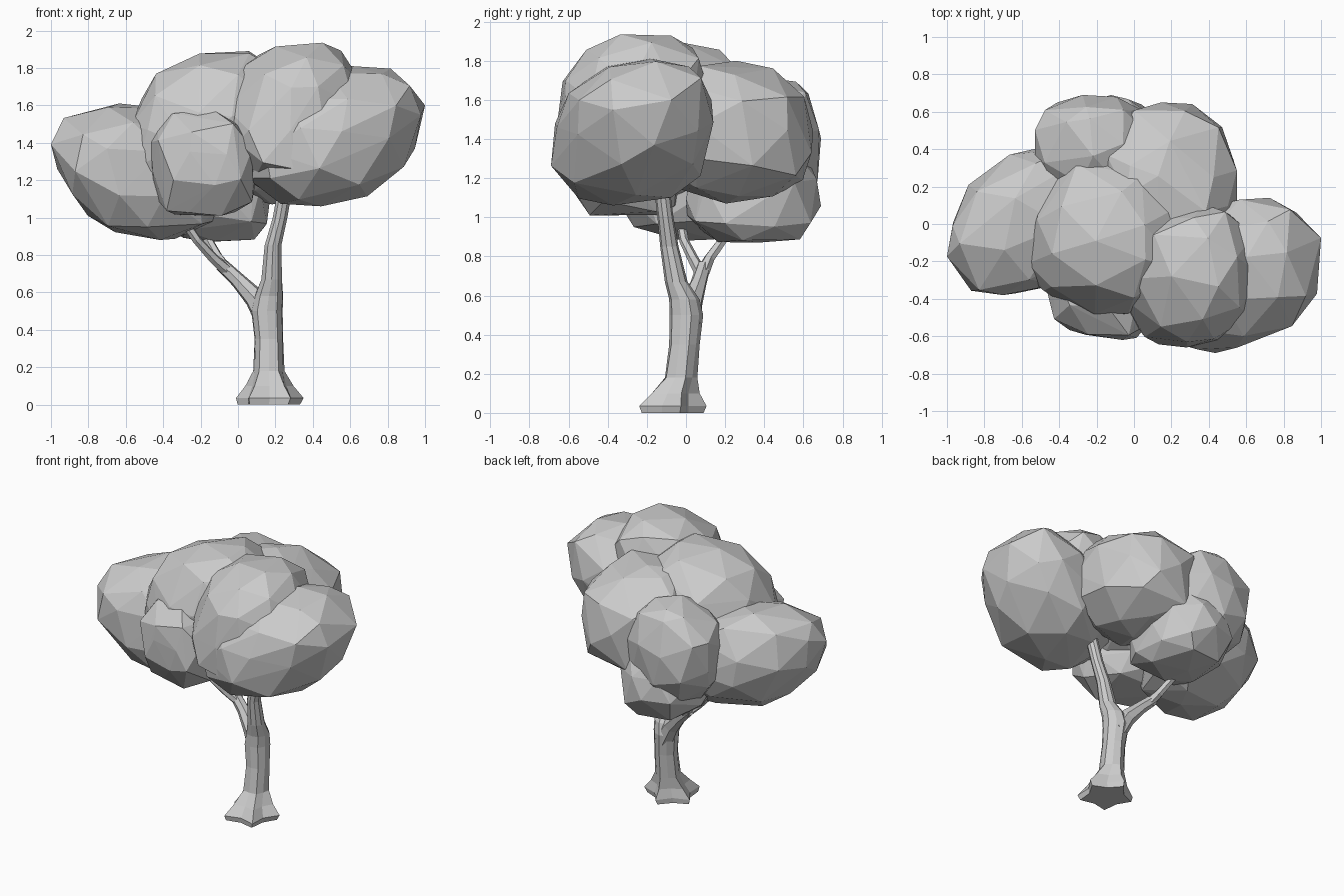
import bpy, bmesh, math, random
from mathutils import Vector, Euler

if "Cube" in bpy.data.objects:
    bpy.data.objects.remove(bpy.data.objects["Cube"])


def finish(name, bm):
    bmesh.ops.recalc_face_normals(bm, faces=bm.faces[:])
    mesh = bpy.data.meshes.new(name)
    bm.to_mesh(mesh)
    bm.free()
    ob = bpy.data.objects.new(name, mesh)
    bpy.context.collection.objects.link(ob)
    return ob


def leaf_clump(name, xr, yr, zr, lean=(0, 0), skew=0.0, taper=0.0, power=2.4, seed=0):
    """Faceted convex boulder filling the given x, y, z ranges.
    lean shifts x, y with height; skew shifts y with x; taper narrows the top."""
    rnd = random.Random(seed)
    ico = bmesh.new()
    bmesh.ops.create_icosphere(ico, subdivisions=2, radius=1)
    turn = Euler([rnd.uniform(0, 6.28) for _ in range(3)]).to_matrix()
    pts = []
    for v in ico.verts:
        p = turn @ v.co.normalized()
        p += Vector([rnd.uniform(-0.14, 0.14) for _ in range(3)])
        p /= sum(abs(c) ** power for c in p) ** (1 / power)
        p *= rnd.uniform(0.95, 1.02)
        k = 1 - taper * p.z
        pts.append(Vector((p.x * k + lean[0] * p.z, p.y * k + lean[1] * p.z + skew * p.x, p.z)))
    ico.free()
    for i, (a, b) in enumerate((xr, yr, zr)):
        lo, hi = min(p[i] for p in pts), max(p[i] for p in pts)
        for p in pts:
            p[i] = a + (p[i] - lo) / (hi - lo) * (b - a)
    bm = bmesh.new()
    for p in pts:
        bm.verts.new(p)
    bmesh.ops.convex_hull(bm, input=bm.verts[:])
    bmesh.ops.delete(bm, geom=[v for v in bm.verts if not v.link_faces], context='VERTS')
    return finish(name, bm)


def limb(name, path, sides, flat=False):
    """Tapered tube; each point is x, y, z, radius and optional root-lobe depth."""
    bm = bmesh.new()
    rings = []
    pts = [Vector(p[:3]) for p in path]
    for i, p in enumerate(path):
        d = pts[min(i + 1, len(pts) - 1)] - pts[max(i - 1, 0)]
        if flat:
            d = Vector((0, 0, 1))
        q = d.to_track_quat('Z', 'Y')
        lobe = p[4] if len(p) > 4 else 0
        ring = []
        for s in range(sides):
            a = 2 * math.pi * s / sides - math.pi / 2
            r = p[3] * (1 - lobe * (s % 2))
            ring.append(bm.verts.new(pts[i] + q @ Vector((r * math.cos(a), r * math.sin(a), 0))))
        rings.append(ring)
    for a, b in zip(rings, rings[1:]):
        for s in range(sides):
            t = (s + 1) % sides
            bm.faces.new((a[s], a[t], b[t], b[s]))
    bm.faces.new(rings[0])
    bm.faces.new(rings[-1])
    return finish(name, bm)


# Trunk with root flare, running into the main limb
limb("trunk", [
    (0.165, -0.085, 0.0, 0.175, 0.32), (0.17, -0.085, 0.035, 0.19, 0.36),
    (0.168, -0.065, 0.10, 0.135, 0.3), (0.165, -0.03, 0.18, 0.088, 0.12),
    (0.165, -0.01, 0.35, 0.08, 0.05), (0.155, 0.0, 0.5, 0.088, 0.05),
    (0.165, -0.01, 0.58, 0.08, 0.05), (0.18, -0.05, 0.67, 0.058),
    (0.187, -0.085, 0.85, 0.047), (0.225, -0.105, 1.0, 0.041),
    (0.26, -0.13, 1.2, 0.04)], 10, flat=True)

# Side branch and its two forks
limb("side_branch", [(0.16, 0.01, 0.45, 0.07), (0.09, 0.03, 0.57, 0.058),
                     (0.0, 0.065, 0.665, 0.042), (-0.09, 0.09, 0.75, 0.037)], 7)
limb("fork_front", [(-0.05, 0.08, 0.71, 0.034), (-0.13, 0.04, 0.78, 0.028),
                    (-0.22, -0.01, 0.88, 0.024), (-0.3, -0.03, 1.0, 0.024)], 6)
limb("fork_back", [(-0.06, 0.085, 0.72, 0.036), (-0.11, 0.12, 0.79, 0.028),
                   (-0.17, 0.2, 0.9, 0.024), (-0.22, 0.26, 1.02, 0.024)], 6)

# Canopy of overlapping faceted clumps
leaf_clump("leaves_left", (-1.0, -0.04), (-0.38, 0.44), (0.88, 1.61), (-0.25, 0), skew=0.3, seed=21)
leaf_clump("leaves_front", (-0.47, 0.1), (-0.62, 0.0), (1.01, 1.58), skew=-0.15, power=4, seed=22)
leaf_clump("leaves_right", (0.05, 1.0), (-0.69, 0.14), (1.06, 1.81), (0.3, 0.15), skew=0.15, seed=23)
leaf_clump("leaves_top", (-0.06, 0.69), (-0.66, 0.11), (1.15, 1.935), (0.1, 0.2), seed=24)
leaf_clump("leaves_centre", (-0.59, 0.28), (-0.5, 0.36), (1.1, 1.89), (0.2, 0.05), seed=25)
leaf_clump("leaves_back_right", (-0.2, 0.55), (-0.22, 0.65), (1.07, 1.8), (0, -0.08), seed=26)
leaf_clump("leaves_back_left", (-0.53, 0.1), (0.1, 0.69), (1.0, 1.72), (0, 0.1), seed=27)
leaf_clump("leaves_low_back", (-0.4, 0.17), (0.0, 0.69), (0.87, 1.42), taper=0.15, power=3, seed=28)
